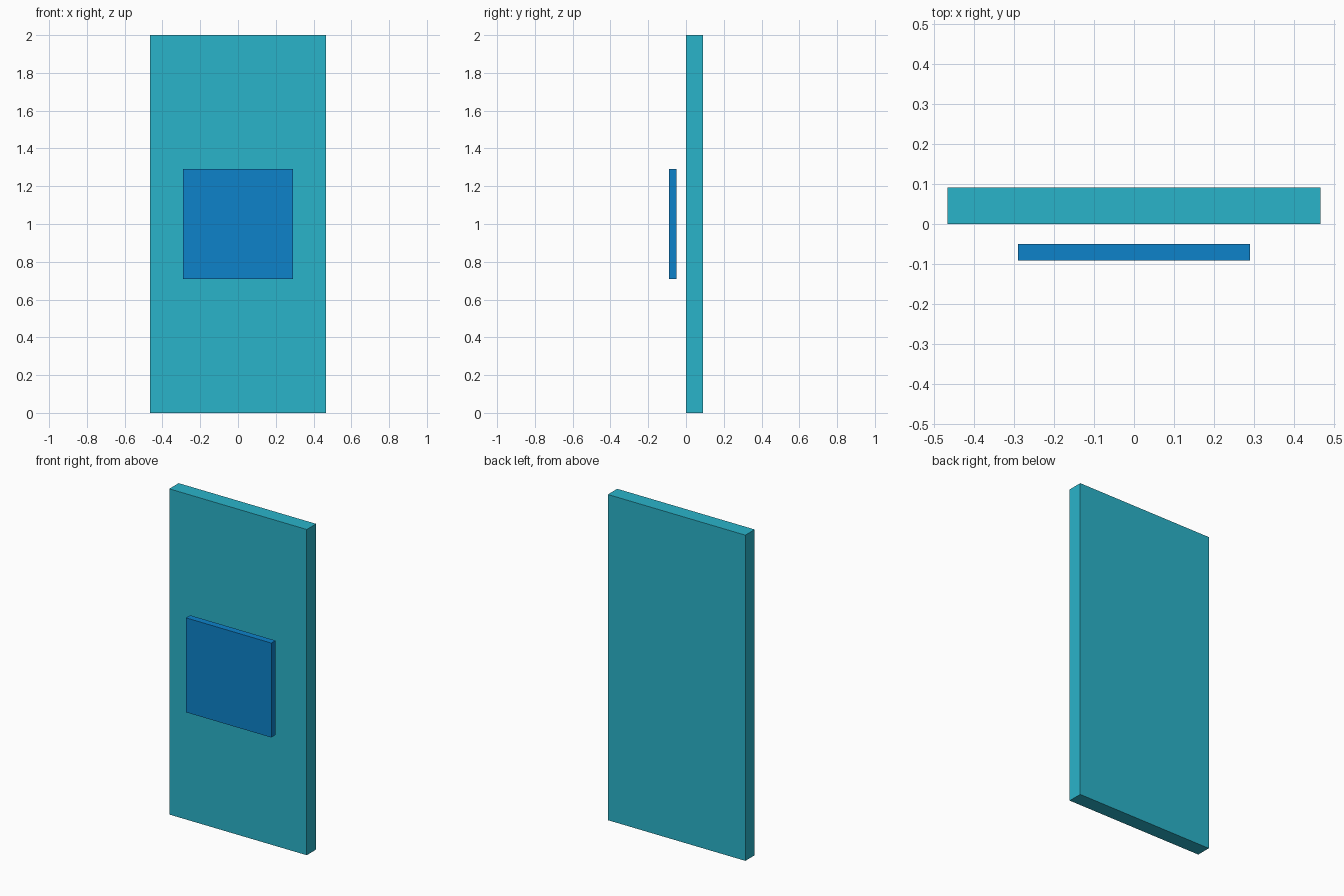
import bpy

if "Cube" in bpy.data.objects:
    bpy.data.objects.remove(bpy.data.objects["Cube"])


def box(name, lo, hi, color):
    """Axis-aligned box between two corners."""
    center = [(a + b) / 2 for a, b in zip(lo, hi)]
    bpy.ops.mesh.primitive_cube_add(size=1, location=center)
    ob = bpy.context.object
    ob.name = name
    ob.scale = [b - a for a, b in zip(lo, hi)]
    bpy.ops.object.transform_apply(location=False, rotation=False, scale=True)
    mat = bpy.data.materials.new(name + "_colour")
    mat.diffuse_color = color
    mat.use_nodes = True
    mat.node_tree.nodes["Principled BSDF"].inputs["Base Color"].default_value = mat.diffuse_color
    ob.data.materials.append(mat)
    return ob


# Tall backing slab
box("back_panel", (-0.467, 0.0, 0.0), (0.467, 0.091, 2.0),
    (0.023, 0.456, 0.591, 1))

# Square plate floating just in front of the slab
box("front_plate", (-0.29, -0.091, 0.71), (0.29, -0.05, 1.29),
    (0.004, 0.223, 0.591, 1))
